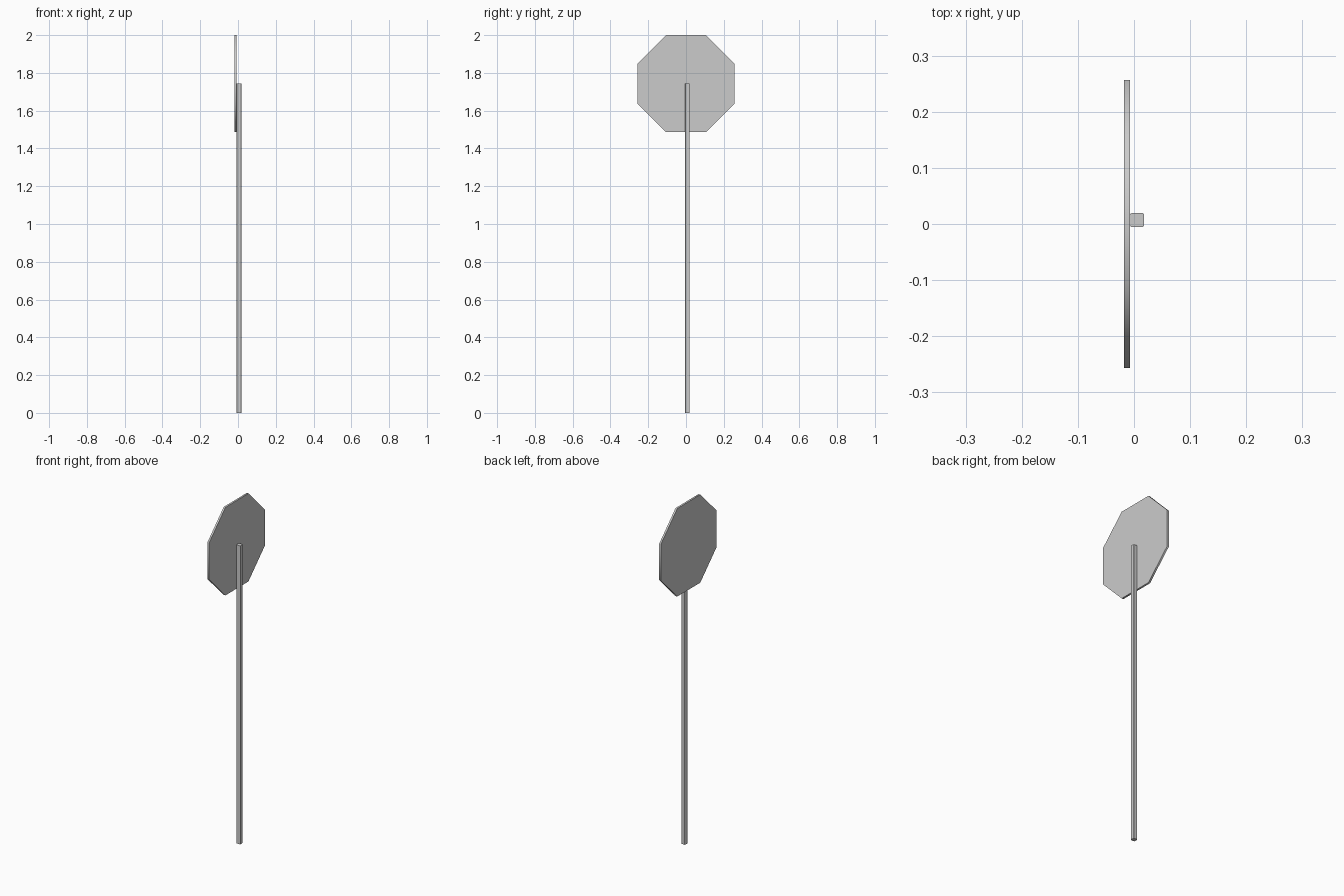
import bpy
import math
from mathutils import Matrix

cube = bpy.data.objects.get("Cube")
if cube:
    bpy.data.objects.remove(cube, do_unlink=True)

# One plain grey for everything
grey = bpy.data.materials.new("light grey")
grey.use_nodes = True
colour = (0.6, 0.6, 0.6, 1)
grey.diffuse_color = colour
grey.node_tree.nodes["Principled BSDF"].inputs["Base Color"].default_value = colour


def finish(name, angle):
    obj = bpy.context.object
    obj.name = name
    obj.data.materials.append(grey)
    bpy.ops.object.shade_smooth_by_angle(angle=math.radians(angle))
    return obj


# Eight-sided sign plate facing sideways, flat edges on top and bottom
half_width = 0.257
plate_thickness = 0.011
bpy.ops.mesh.primitive_cylinder_add(
    vertices=8, radius=half_width / math.cos(math.pi / 8), depth=plate_thickness)
plate = bpy.context.object
plate.data.transform(Matrix.Rotation(math.pi / 2, 4, 'Y')
                     @ Matrix.Rotation(math.pi / 8, 4, 'Z'))
plate.location = (-0.0125, 0, 2 - half_width)
finish("sign_plate", 50)

# Square post with softened upright edges, ending at the plate's centre
post_width = 0.025
post_height = 1.743
bpy.ops.mesh.primitive_cube_add(size=1, location=(0.0055, 0.007, post_height / 2))
post = bpy.context.object
post.data.transform(Matrix.Diagonal((post_width, post_width, post_height, 1)))
weights = post.data.attributes.new("bevel_weight_edge", 'FLOAT', 'EDGE')
for edge in post.data.edges:
    a, b = (post.data.vertices[i].co for i in edge.vertices)
    weights.data[edge.index].value = 1 if abs(a.z - b.z) > 1 else 0
bevel = post.modifiers.new("soft_edges", 'BEVEL')
bevel.limit_method = 'WEIGHT'
bevel.width = 0.003
bevel.segments = 2
finish("post", 50)
